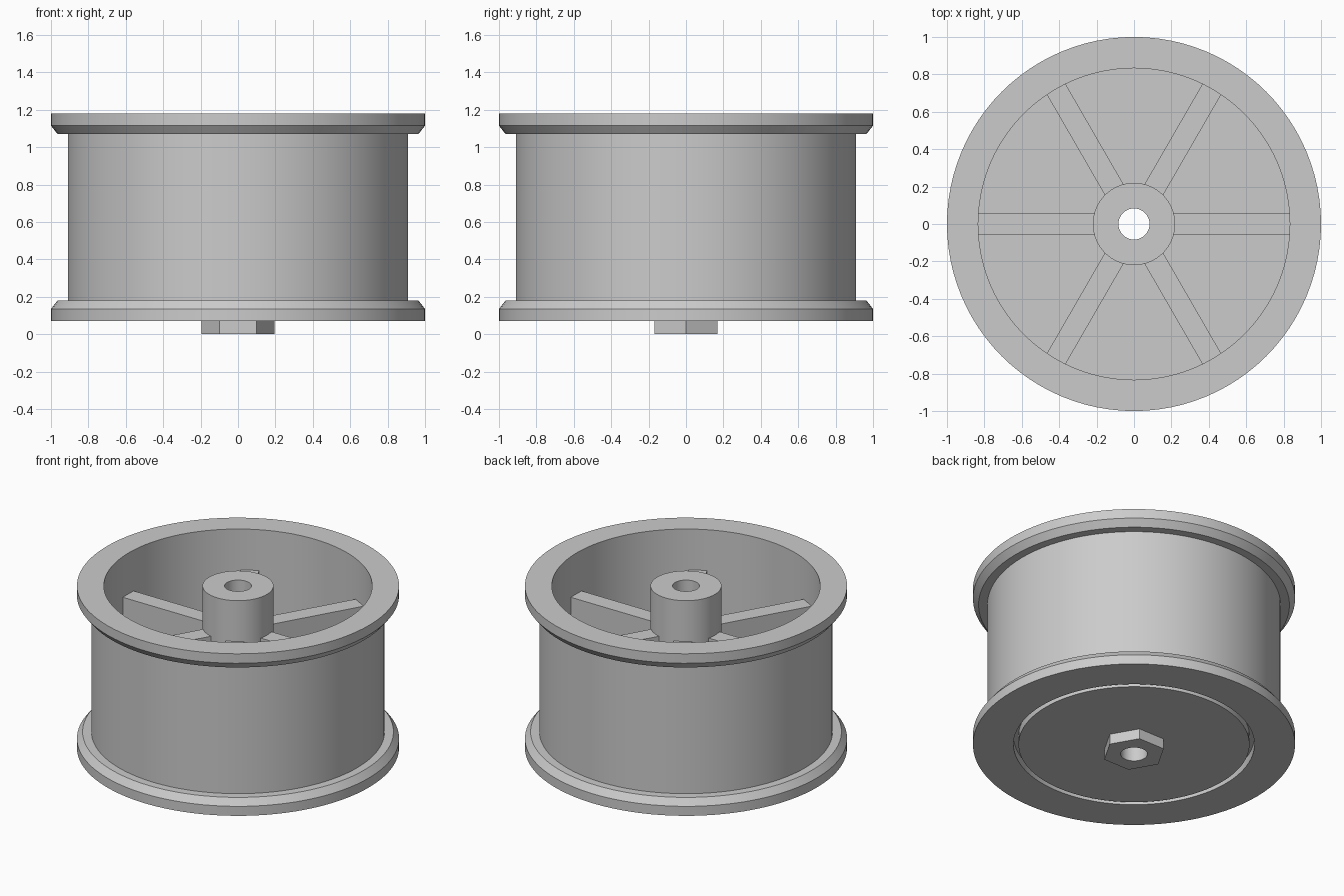
import bpy, bmesh, math
from mathutils import Matrix

if "Cube" in bpy.data.objects:
    bpy.data.objects.remove(bpy.data.objects["Cube"])

SEG = 96
BORE = 0.083

grey = bpy.data.materials.new("plain_grey")
grey.diffuse_color = (0.6, 0.6, 0.6, 1)
grey.use_nodes = True
grey.node_tree.nodes["Principled BSDF"].inputs["Base Color"].default_value = grey.diffuse_color


def finish(bm, name):
    """Turn a bmesh into a named object with sharp edges kept."""
    bmesh.ops.recalc_face_normals(bm, faces=bm.faces)
    mesh = bpy.data.meshes.new(name)
    bm.to_mesh(mesh)
    bm.free()
    mesh.materials.append(grey)
    obj = bpy.data.objects.new(name, mesh)
    bpy.context.collection.objects.link(obj)
    bpy.ops.object.select_all(action='DESELECT')
    obj.select_set(True)
    bpy.context.view_layer.objects.active = obj
    bpy.ops.object.shade_smooth_by_angle(angle=math.radians(30))
    return obj


def lathe(name, profile, shape=lambda r, a: r):
    """Spin a closed (radius, z) profile; shape() may alter the radius by angle."""
    bm = bmesh.new()
    rings = []
    for i in range(SEG):
        a = 2 * math.pi * i / SEG
        rings.append([bm.verts.new((shape(r, a) * math.cos(a),
                                    shape(r, a) * math.sin(a), z))
                      for r, z in profile])
    n = len(profile)
    for i in range(SEG):
        p, q = rings[i], rings[(i + 1) % SEG]
        for j in range(n):
            k = (j + 1) % n
            bm.faces.new((p[j], q[j], q[k], p[k]))
    return finish(bm, name)


def hexagon(r, a):
    """Six-sided outline with corners on the x axis; the bore stays round."""
    if r <= BORE:
        return r
    off = a % (math.pi / 3) - math.pi / 6
    return r * math.cos(math.pi / 6) / math.cos(off)


# Rim, flanges, floor disc with ring groove below, and central hub
lathe("wheel_rim", [
    (BORE, 0.07), (0.717, 0.07), (0.717, 0.13), (0.748, 0.13), (0.748, 0.07),
    (1.0, 0.07), (1.0, 0.135), (0.965, 0.18), (0.91, 0.18),
    (0.91, 1.07), (0.965, 1.07), (1.0, 1.115), (1.0, 1.18),
    (0.833, 1.18), (0.833, 0.18), (0.22, 0.18), (0.22, 1.18), (BORE, 1.18)])

# Hexagonal drive boss under the hub
lathe("hex_boss", [(BORE, 0), (0.196, 0), (0.196, 0.07), (BORE, 0.07)], hexagon)

# Six spokes from hub to inner wall
R0, R1, Z0, Z1, WIDTH = 0.2, 0.85, 0.17, 0.9, 0.115
for i in range(6):
    bm = bmesh.new()
    place = (Matrix.Rotation(math.radians(60 * i), 4, 'Z')
             @ Matrix.Translation(((R0 + R1) / 2, 0, (Z0 + Z1) / 2))
             @ Matrix.Diagonal((R1 - R0, WIDTH, Z1 - Z0, 1)))
    bmesh.ops.create_cube(bm, size=1, matrix=place)
    finish(bm, f"spoke_{i + 1}")
